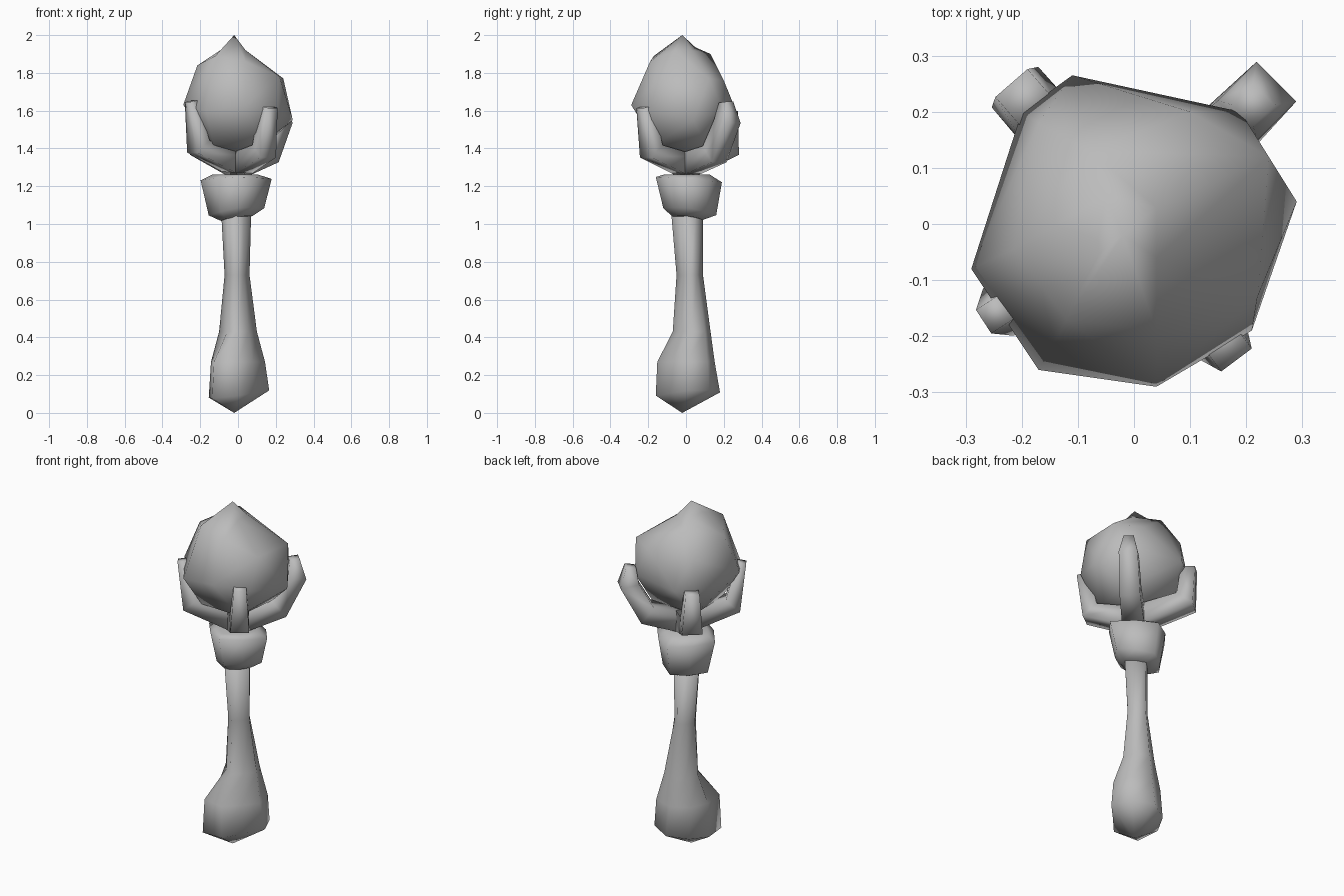
import bpy, bmesh
from math import sin, cos, pi, radians
from mathutils import Vector

old = bpy.data.objects.get("Cube")
if old:
    bpy.data.objects.remove(old, do_unlink=True)

GREY = (0.5, 0.5, 0.5, 1)
mat = bpy.data.materials.new("plain grey")
mat.use_nodes = True
mat.diffuse_color = GREY
mat.node_tree.nodes["Principled BSDF"].inputs["Base Color"].default_value = GREY


def finish(name, bm):
    bmesh.ops.recalc_face_normals(bm, faces=bm.faces)
    mesh = bpy.data.meshes.new(name)
    bm.to_mesh(mesh)
    bm.free()
    mesh.materials.append(mat)
    ob = bpy.data.objects.new(name, mesh)
    bpy.context.collection.objects.link(ob)
    bpy.ops.object.select_all(action='DESELECT')
    ob.select_set(True)
    bpy.context.view_layer.objects.active = ob
    bpy.ops.object.shade_smooth()
    return ob


def loft(name, rings):
    """Skin a list of rings with equal counts; a ring of one point is a tip."""
    bm = bmesh.new()
    loops = [[bm.verts.new(p) for p in ring] for ring in rings]
    for a, b in zip(loops, loops[1:]):
        n = len(b)
        for i in range(n):
            j = (i + 1) % n
            if len(a) == 1:
                bm.faces.new((a[0], b[i], b[j]))
            else:
                bm.faces.new((a[i], a[j], b[j], b[i]))
    for end in (loops[0], loops[-1]):
        if len(end) > 2:
            bm.faces.new(end)
    return finish(name, bm)


def octagon(cx, cy, z, rx, ry, diagonals, tilt_x=0, tilt_y=0):
    """Eight-sided ring: axis radii, then the four diagonal radii from +x+y round."""
    ring = []
    for i in range(8):
        r = diagonals[i // 2] if i % 2 else (rx, ry)[i // 2 % 2]
        x, y = r * cos(i * pi / 4), r * sin(i * pi / 4)
        ring.append((cx + x, cy + y, z + tilt_x * x + tilt_y * y))
    return ring


# Handle with a swollen pommel
loft("handle", [
    [(-0.02, -0.02, 0)],
    octagon(0.005, 0.01, 0.10, 0.16, 0.17, (0.16, 0.15, 0.20, 0.115), 0.12, 0.05),
    octagon(0, 0, 0.27, 0.143, 0.152, (0.16, 0.14, 0.18, 0.11)),
    octagon(0, 0.03, 0.43, 0.10, 0.10, (0.10, 0.09, 0.08, 0.08)),
    octagon(-0.005, 0.02, 0.73, 0.066, 0.07, (0.055, 0.055, 0.06, 0.05)),
    octagon(-0.01, 0.005, 1.08, 0.08, 0.085, (0.07, 0.06, 0.07, 0.055)),
])

# Cup joining the handle to the claws
loft("cup", [
    octagon(-0.008, 0.01, 1.03, 0.085, 0.08, (0.08, 0.075) * 2, 0.15, -0.1),
    octagon(-0.008, 0.02, 1.065, 0.147, 0.14, (0.12,) * 4, 0.13, -0.13),
    octagon(-0.01, 0.015, 1.235, 0.188, 0.175, (0.15,) * 4, 0.02, -0.08),
    octagon(-0.015, 0.005, 1.262, 0.12, 0.12, (0.10,) * 4),
])

# Claws: azimuth, then (radius, height, half thickness) along the centre line
BASE = (-0.02, 1.305, 0.06)
CLAWS = {
    "front_left_claw": (307, [BASE, (0.23, 1.385, 0.05), (0.27, 1.62, 0.034)]),
    "front_right_claw": (213, [BASE, (0.25, 1.41, 0.05), (0.295, 1.65, 0.025)]),
    "back_right_claw": (131, [BASE, (0.28, 1.40, 0.055), (0.295, 1.60, 0.038)]),
    "back_left_claw": (45, [BASE, (0.215, 1.37, 0.055),
                            (0.31, 1.545, 0.05), (0.30, 1.645, 0.027)]),
}
for name, (azimuth, path) in CLAWS.items():
    out = Vector((cos(radians(azimuth)), sin(radians(azimuth)), 0))
    side = Vector((-out.y, out.x, 0))
    points = [out * r + Vector((0, 0, z)) for r, z, t in path]
    rings = []
    for k, p in enumerate(points):
        before = (p - points[k - 1]).normalized() if k else Vector()
        after = (points[k + 1] - p).normalized() if k + 1 < len(points) else Vector()
        normal = side.cross((before + after).normalized())
        t = path[k][2]
        rings.append([p + normal * t * u + side * t * v
                      for u, v in ((1, 1), (1, -1), (-1, -1), (-1, 1))])
    loft(name, rings)

# Rough faceted orb with a raised peak
ORB = [
    (-0.02, -0.02, 1.95),
    (-0.07, -0.06, 1.935), (-0.05, 0.05, 1.935), (0.04, 0.03, 1.92), (0.04, -0.06, 1.92),
    (-0.215, -0.045, 1.84), (-0.12, -0.17, 1.89), (0.04, -0.19, 1.86), (-0.08, 0.13, 1.90),
    (0.24, 0.12, 1.77), (0.22, -0.13, 1.78), (-0.17, 0.18, 1.77), (0.1, 0.2, 1.76),
    (0.29, 0.04, 1.55), (0.21, -0.19, 1.6), (0.04, -0.29, 1.63), (-0.17, -0.26, 1.6),
    (-0.29, -0.08, 1.63), (-0.2, 0.2, 1.58), (-0.11, 0.265, 1.6), (0.19, 0.2, 1.6),
    (0.15, 0.1, 1.42), (0.12, -0.16, 1.42), (-0.13, -0.15, 1.42), (-0.14, 0.12, 1.42),
    (0, 0, 1.35),
]
bm = bmesh.new()
verts = [bm.verts.new(p) for p in ORB]
bmesh.ops.convex_hull(bm, input=verts)
max(bm.verts, key=lambda v: v.co.z).co.z = 2
finish("orb", bm)
